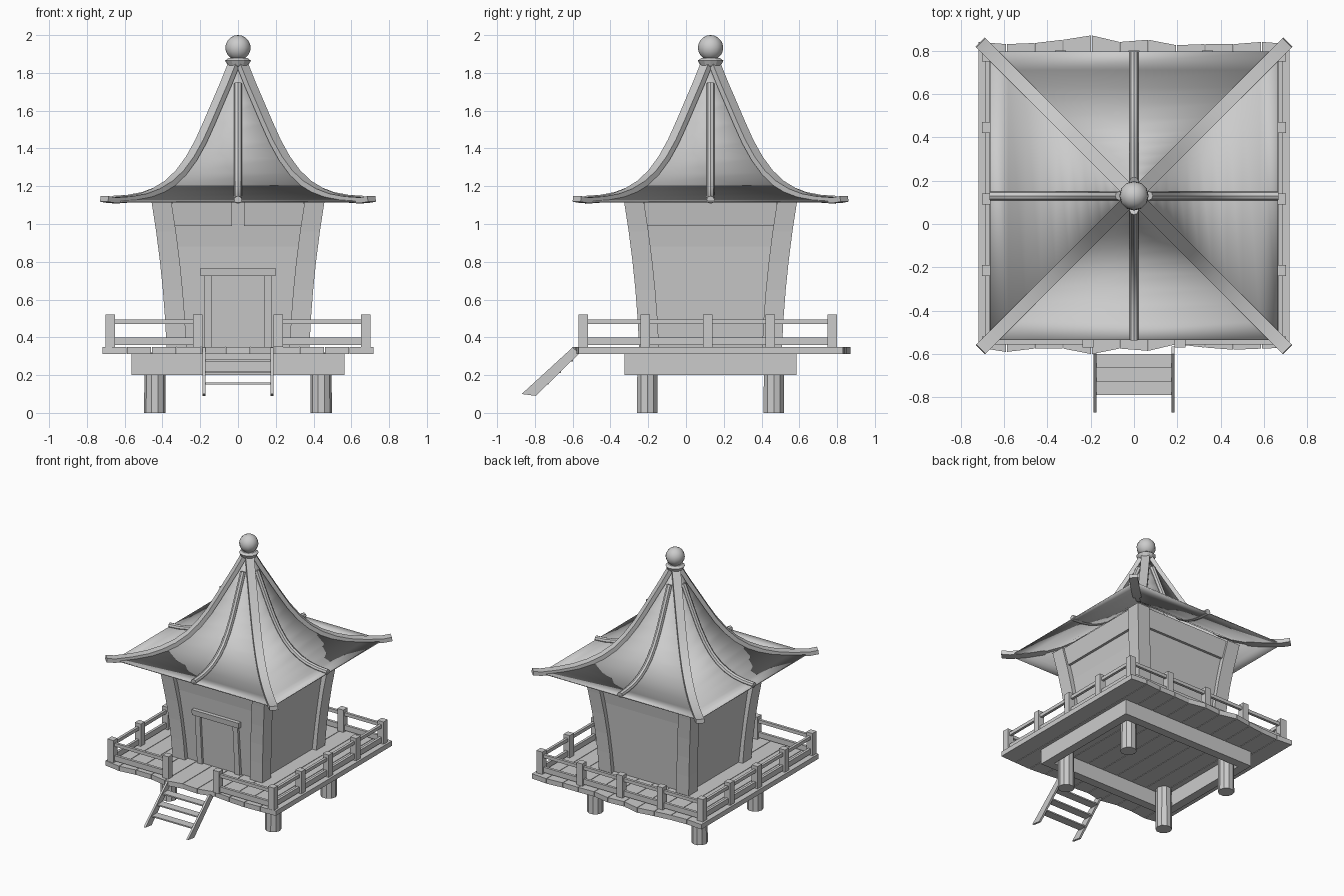
import bpy, bmesh, math
from mathutils import Vector, Matrix

cube = bpy.data.objects.get("Cube")
if cube:
    bpy.data.objects.remove(cube, do_unlink=True)

CY = 0.13                      # the house axis sits behind the origin
DECK = 0.35

mat = bpy.data.materials.new("plain_grey")
mat.use_nodes = True
grey = (0.6, 0.6, 0.6, 1)
mat.diffuse_color = grey
mat.node_tree.nodes["Principled BSDF"].inputs["Base Color"].default_value = grey


def finish(name, bm, smooth=False, recalc=True):
    if recalc:
        bmesh.ops.recalc_face_normals(bm, faces=bm.faces)
    me = bpy.data.meshes.new(name)
    bm.to_mesh(me)
    bm.free()
    me.materials.append(mat)
    ob = bpy.data.objects.new(name, me)
    bpy.context.collection.objects.link(ob)
    if smooth:
        bpy.ops.object.select_all(action='DESELECT')
        ob.select_set(True)
        bpy.context.view_layer.objects.active = ob
        bpy.ops.object.shade_smooth_by_angle(angle=math.radians(35))
    return ob


def loft(name, rings, smooth=False):
    """Closed solid through a series of equal rings."""
    bm = bmesh.new()
    vs = [[bm.verts.new(p) for p in r] for r in rings]
    n = len(vs[0])
    for a, b in zip(vs, vs[1:]):
        for i in range(n):
            j = (i + 1) % n
            bm.faces.new((a[i], a[j], b[j], b[i]))
    bm.faces.new(vs[0])
    bm.faces.new(vs[-1])
    return finish(name, bm, smooth)


def rect(x0, x1, y0, y1, z):
    return [(x0, y0, z), (x1, y0, z), (x1, y1, z), (x0, y1, z)]


def box(name, x0, x1, y0, y1, z0, z1):
    return loft(name, [rect(x0, x1, y0, y1, z0), rect(x0, x1, y0, y1, z1)])


def circle(x, y, z, r, n):
    return [(x + r * math.cos(math.tau * i / n), y + r * math.sin(math.tau * i / n), z)
            for i in range(n)]


def turned(points, angle):
    """Rotate about the house axis and shift to it."""
    m = Matrix.Translation((0, CY, 0)) @ Matrix.Rotation(angle, 4, 'Z')
    return [m @ Vector(p) for p in points]


QUARTERS = [("front", 0), ("left", math.pi / 2), ("back", math.pi), ("right", -math.pi / 2)]

# Stilts and the beam frame under the deck
for sx in (-1, 1):
    for sy in (-1, 1):
        x, y = 0.44 * sx, CY + 0.335 * sy
        loft("stilt", [circle(x, y, 0, 0.057, 10), circle(x, y, 0.32, 0.055, 10)], True)
    box("side_beam", *sorted((0.565 * sx, 0.5 * sx)), CY - 0.39, CY + 0.39, 0.2, 0.315)
    box("cross_beam", -0.565, 0.565, *sorted((CY + 0.39 * sx, CY + 0.455 * sx)), 0.2, 0.315)

# Deck boards with ragged ends
back = [.84, .83, .835, .85, .87, .84, .85, .825, .83, .83, .84, .83]
front = [.57, .59, .575, .575, .6, .575, .585, .555, .57, .58, .575, .57]
w = 1.44 / 11
for i in range(11):
    x0, x1 = -0.72 + i * w + 0.002, -0.72 + (i + 1) * w - 0.002
    loft("deck_board", [[(x0, -front[i], z), (x1, -front[i + 1], z),
                         (x1, back[i + 1], z), (x0, back[i], z)] for z in (0.313, DECK)])

# Railing posts and rails
RX, RF, RB = 0.677, -0.545, 0.775


def rail_post(x, y):
    box("rail_post", x - 0.025, x + 0.025, y - 0.025, y + 0.025, DECK, 0.52)


def rails(x0, x1, y0, y1):
    for z0, z1 in ((0.36, 0.4), (0.47, 0.495)):
        box("rail", x0 - 0.01, x1 + 0.01, y0 - 0.01, y1 + 0.01, z0, z1)


for s in (-1, 1):
    for i in range(5):
        rail_post(s * RX, RF + (RB - RF) * i / 4)
    rails(s * RX, s * RX, RF, RB)
    rail_post(s * 0.213, RF)
    rails(*sorted((s * RX, s * 0.213)), RF, RF)
for i in (-1, 0, 1):
    rail_post(i * RX / 2, RB)
rails(-RX, RX, RB, RB)

# Ladder
for x in (-0.187, 0.172):
    loft("ladder_stringer", [[(u, -0.6, 0.347), (u, -0.87, 0.1), (u, -0.795, 0.09),
                              (u, -0.565, 0.315)] for u in (x, x + 0.015)])
for i in range(3):
    y, z = -0.79 + 0.064 * i, 0.15 + 0.061 * i
    box("ladder_tread", -0.175, 0.175, y, y + 0.063, z, z + 0.01)


# House: flared walls and corner columns
def outer(z):
    t = (z - 0.34) / 0.78
    return 0.378 + 0.03 * t + 0.05 * t * t


def wall_half(z):
    return outer(z) - 0.035


def panel(name, angle, x0, x1, z0, z1, depth, inset):
    """Board on a wall, following the flare of the house."""
    rings = []
    for z in (z0, z1):
        d = outer(z) - inset
        rings.append(turned(rect(x0, x1, -d, depth - d, z), angle))
    loft(name, rings)


loft("walls", [turned(rect(-h, h, -h, h, z), 0)
               for z, h in ((z, wall_half(z)) for z in (DECK, 0.88, 1.124))])
for name, angle in QUARTERS:
    rings = []
    for z in (DECK, 0.5, 0.65, 0.8, 0.96, 1.124):
        o = outer(z)
        rings.append(turned(rect(-o, 0.105 - o, -o, 0.105 - o, z), angle))
    loft("corner_column", rings)
    spans = [(-0.35, -0.032), (0.032, 0.35)] if name == "front" else [(-0.35, 0.35)]
    for x0, x1 in spans:
        panel(name + "_upper_board", angle, x0, x1, 0.99, 1.124, 0.05, 0.015)

# Door
panel("door", 0, -0.14, 0.14, DECK, 0.73, 0.03, 0.03)
for x in (-0.18, 0.138):
    panel("door_jamb", 0, x, x + 0.042, DECK, 0.73, 0.05, 0.012)
panel("door_lintel", 0, -0.198, 0.198, 0.725, 0.767, 0.06, 0.002)

# Concave roof
PROFILE = [(.665, 1.122), (.58, 1.128), (.5, 1.143), (.43, 1.17), (.36, 1.213), (.3, 1.27),
           (.245, 1.345), (.195, 1.435), (.15, 1.535), (.105, 1.64), (.062, 1.74), (.018, 1.85)]
bm = bmesh.new()
for _, angle in QUARTERS:
    rows = [[bm.verts.new(p) for p in turned([(-d, -d, z), (d, -d, z)], angle)]
            for d, z in PROFILE]
    for a, b in zip(rows, rows[1:]):
        bm.faces.new((a[0], a[1], b[1], b[0]))
roof = finish("roof", bm, True, recalc=False)
solid = roof.modifiers.new("thickness", 'SOLIDIFY')
solid.thickness = 0.008


# Roof ribs swept along the profile
def rib(name, angle, path, section):
    rings = []
    for i, (r, z) in enumerate(path):
        a, b = path[max(i - 1, 0)], path[min(i + 1, len(path) - 1)]
        t = Vector((a[0] - b[0], a[1] - b[1])).normalized()
        nr, nz = -t.y, t.x
        rings.append(turned([(s, -(r + nr * h), z + nz * h) for s, h in section], angle))
    loft(name, rings, True)


flat = [(-0.03, -0.012), (0.03, -0.012), (0.03, 0.018), (-0.03, 0.018)]
tube = [(0.021 * math.cos(math.tau * i / 8), 0.021 * math.sin(math.tau * i / 8) + 0.006)
        for i in range(8)]
hip_path = [(d * math.sqrt(2), z) for d, z in [(.708, 1.13)] + PROFILE]
for name, angle in QUARTERS:
    rib(name + "_hip_ridge", angle + math.pi / 4, hip_path, flat)
    rib(name + "_middle_rib", angle, PROFILE[:-1], tube)

# Finial: flared collar and ball
loft("finial_collar", [circle(0, CY, z, r, 12) for z, r in
                       ((1.82, .03), (1.84, .055), (1.865, .068), (1.878, .05))])
bm = bmesh.new()
bmesh.ops.create_uvsphere(bm, u_segments=12, v_segments=10, radius=0.067,
                          matrix=Matrix.Translation((0, CY, 1.933)))
finish("finial_ball", bm, True)
